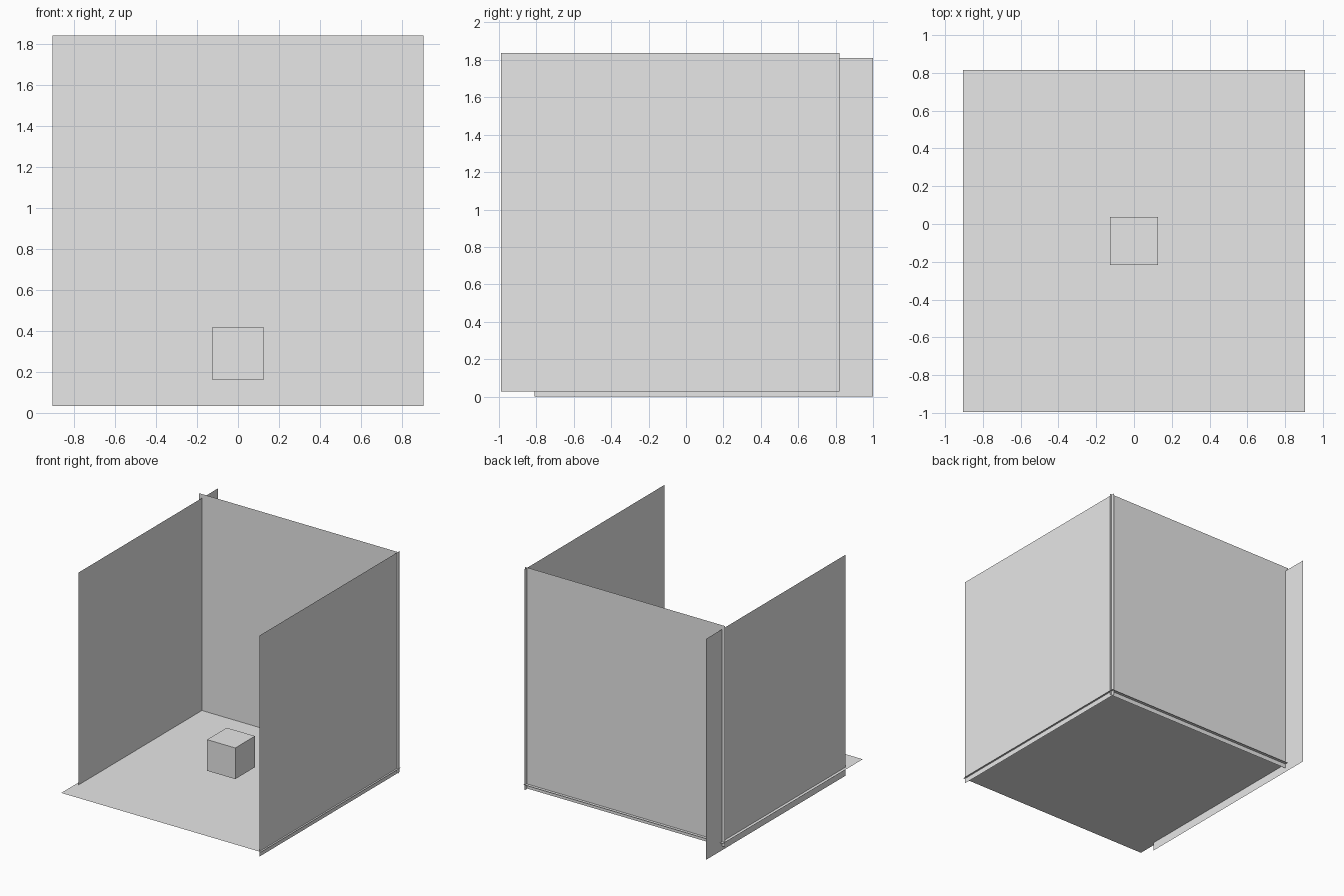
import bpy
from mathutils import Matrix, Vector

default_cube = bpy.data.objects.get("Cube")
if default_cube:
    bpy.data.objects.remove(default_cube, do_unlink=True)

# One plain grey for everything
grey = bpy.data.materials.new("light_grey")
grey.use_nodes = True
colour = (0.8, 0.8, 0.8, 1)
grey.diffuse_color = colour
grey.node_tree.nodes["Principled BSDF"].inputs["Base Color"].default_value = colour

SIDE = 1.81   # edge of every square panel
BOX = 0.255   # edge of the small box


def finish(name):
    obj = bpy.context.object
    obj.name = name
    obj.data.materials.append(grey)
    return obj


def panel(name, centre, normal):
    """Thin square sheet facing along an axis."""
    bpy.ops.mesh.primitive_plane_add(size=SIDE)
    obj = finish(name)
    turn = Vector((0, 0, 1)).rotation_difference(Vector(normal)).to_matrix().to_4x4()
    obj.data.transform(Matrix.Translation(centre) @ turn)


# Floor and three overlapping walls, open at the front and top
panel("floor", (0, -0.09, 0.07), (0, 0, 1))
panel("back_wall", (0, 0.79, 0.938), (0, -1, 0))
panel("left_wall", (0.89, -0.085, 0.933), (-1, 0, 0))
panel("right_wall", (-0.88, 0.095, 0.905), (1, 0, 0))

# Small box hovering above the floor
bpy.ops.mesh.primitive_cube_add(size=BOX, location=(0, -0.09, 0.29))
finish("small_box")
